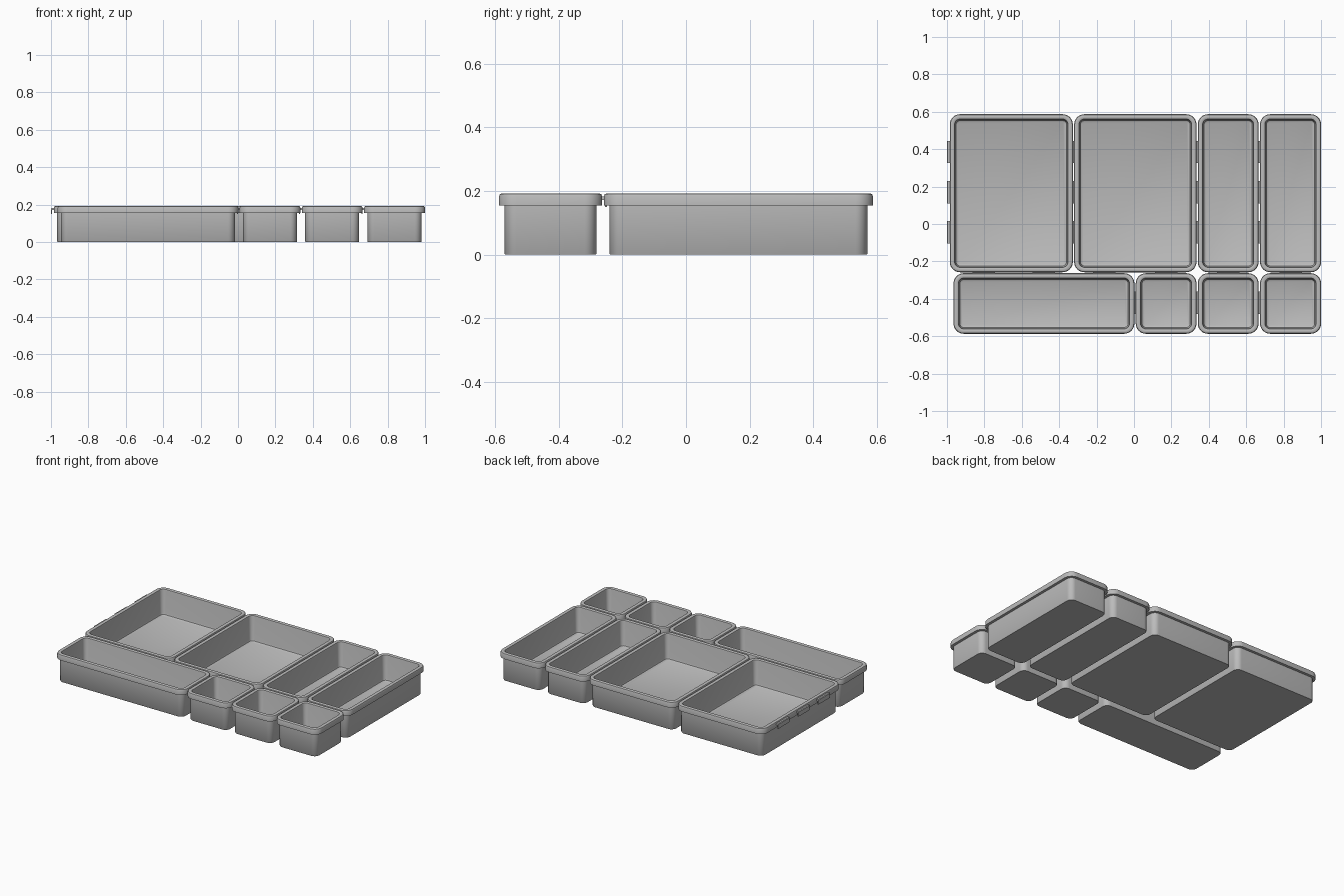
import bpy, bmesh, math

cube = bpy.data.objects.get("Cube")
if cube:
    bpy.data.objects.remove(cube, do_unlink=True)

grey = bpy.data.materials.new("light grey plastic")
grey.use_nodes = True
colour = (0.5, 0.5, 0.5, 1)
grey.diffuse_color = colour
grey.node_tree.nodes["Principled BSDF"].inputs["Base Color"].default_value = colour

CORNER, STEPS = 0.055, 8
# Wall section as (inset from rim edge, height): outside, rim, inside, floor
SECTION = [(0.02, 0), (0.018, 0.003), (0.018, 0.155), (0, 0.155), (0, 0.183),
           (0.003, 0.19), (0.01, 0.193), (0.02, 0.193), (0.026, 0.19),
           (0.028, 0.183), (0.031, 0.032), (0.034, 0.023), (0.043, 0.018)]


def finish(name, bm):
    bmesh.ops.recalc_face_normals(bm, faces=bm.faces)
    mesh = bpy.data.meshes.new(name)
    bm.to_mesh(mesh)
    bm.free()
    mesh.materials.append(grey)
    obj = bpy.data.objects.new(name, mesh)
    bpy.context.collection.objects.link(obj)
    bpy.ops.object.select_all(action="DESELECT")
    obj.select_set(True)
    bpy.context.view_layer.objects.active = obj
    bpy.ops.object.shade_smooth_by_angle(angle=math.radians(35))
    return obj


def ring(bm, x0, x1, y0, y1, inset, z):
    """Rounded rectangle of vertices, inset from the rim outline."""
    r = CORNER - inset
    centres = [(x1 - CORNER, y1 - CORNER), (x0 + CORNER, y1 - CORNER),
               (x0 + CORNER, y0 + CORNER), (x1 - CORNER, y0 + CORNER)]
    verts = []
    for quarter, (cx, cy) in enumerate(centres):
        for i in range(STEPS + 1):
            a = (quarter + i / STEPS) * math.pi / 2
            verts.append(bm.verts.new((cx + r * math.cos(a), cy + r * math.sin(a), z)))
    return verts


def tray(name, x0, x1, y0, y1):
    bm = bmesh.new()
    rings = [ring(bm, x0, x1, y0, y1, inset, z) for inset, z in SECTION]
    for a, b in zip(rings, rings[1:]):
        for i in range(len(a)):
            j = (i + 1) % len(a)
            bm.faces.new((a[i], a[j], b[j], b[i]))
    bm.faces.new(rings[0])
    bm.faces.new(rings[-1])
    return finish(name, bm)


def clip(name, x, y, length, turn=0):
    """Hook that reaches out from a rim edge and turns down."""
    profile = [(0.004, 0.183), (-0.011, 0.183), (-0.015, 0.179), (-0.015, 0.15),
               (-0.009, 0.15), (-0.009, 0.172), (0.004, 0.172)]
    bm = bmesh.new()
    face = bm.faces.new([bm.verts.new((px, -length / 2, pz)) for px, pz in profile])
    out = bmesh.ops.extrude_face_region(bm, geom=[face])
    moved = [v for v in out["geom"] if isinstance(v, bmesh.types.BMVert)]
    bmesh.ops.translate(bm, verts=moved, vec=(0, length, 0))
    obj = finish(name, bm)
    obj.location = (x, y, 0)
    obj.rotation_euler.z = turn


BACK, FRONT = (-0.258, 0.587), (-0.587, -0.263)

# Back row, each with three clips on its right-hand side
back_row = [("wide_tray_outer", -0.985, -0.327), ("wide_tray_inner", -0.32, 0.334),
            ("narrow_tray_inner", 0.341, 0.666), ("narrow_tray_outer", 0.674, 1)]
for name, x0, x1 in back_row:
    tray(name, x0, x1, *BACK)
    for i in range(3):
        clip(f"{name}_side_clip_{i + 1}", x0, -0.045 + i * 0.215, 0.12)

# Front row, the small trays with one side clip each
front_row = [("long_tray", -0.965, 0.002), ("small_tray_inner", 0.009, 0.334),
             ("small_tray_middle", 0.341, 0.666), ("small_tray_outer", 0.674, 1)]
for name, x0, x1 in front_row:
    tray(name, x0, x1, *FRONT)
    count = 3 if name == "long_tray" else 1
    if count == 1:
        clip(f"{name}_side_clip", x0, -0.42, 0.12)
    # Clips joining the two rows
    for i in range(count):
        x = x0 + (x1 - x0) * (i + 0.5) / count
        clip(f"{name}_back_clip_{i + 1}", x, FRONT[1], 0.12, -math.pi / 2)
